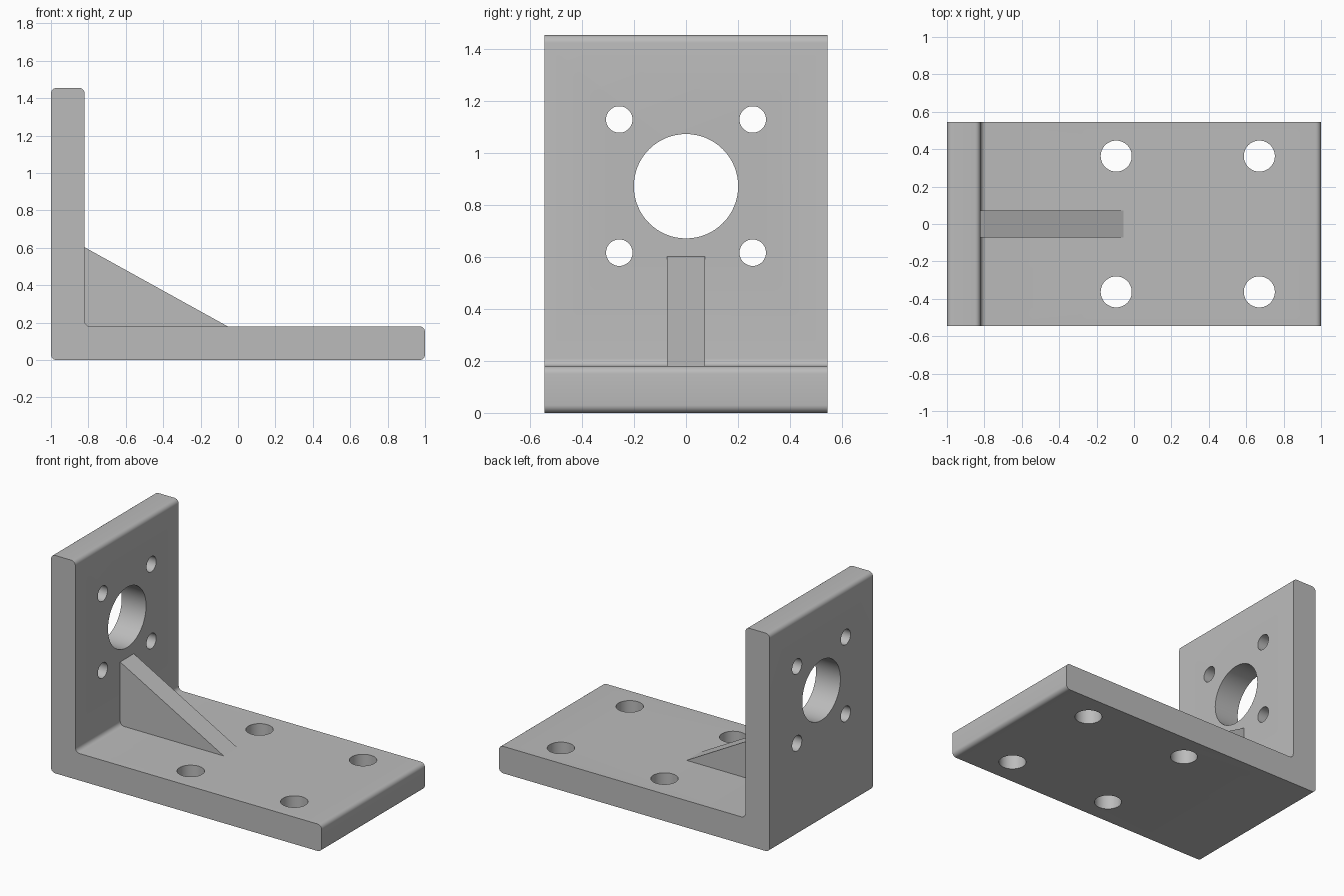
import bpy
import bmesh
from math import pi, radians
from mathutils import Matrix, Vector

default = bpy.data.objects.get("Cube")
if default:
    bpy.data.objects.remove(default, do_unlink=True)

WIDTH = 1.09      # bracket depth along y
THICK = 0.18      # plate thickness
HEIGHT = 1.455
WALL_X = -1 + THICK
ROUND = 0.03

grey = bpy.data.materials.new("machined grey")
grey.use_nodes = True
colour = (0.5, 0.5, 0.5, 1)
grey.diffuse_color = colour
grey.node_tree.nodes["Principled BSDF"].inputs["Base Color"].default_value = colour


def make_object(name, bm):
    bmesh.ops.recalc_face_normals(bm, faces=bm.faces)
    mesh = bpy.data.meshes.new(name)
    bm.to_mesh(mesh)
    bm.free()
    mesh.materials.append(grey)
    obj = bpy.data.objects.new(name, mesh)
    bpy.context.collection.objects.link(obj)
    return obj


def extruded_profile(name, points, width, radius=0):
    """Extrude an xz profile along y, centred, with optional rounded corners."""
    bm = bmesh.new()
    face = bm.faces.new([bm.verts.new((x, -width / 2, z)) for x, z in points])
    out = bmesh.ops.extrude_face_region(bm, geom=[face])["geom"]
    verts = [v for v in out if isinstance(v, bmesh.types.BMVert)]
    bmesh.ops.translate(bm, verts=verts, vec=(0, width, 0))
    if radius:
        edges = [e for e in bm.edges
                 if abs(e.verts[0].co.y - e.verts[1].co.y) > width / 2]
        bmesh.ops.bevel(bm, geom=edges, offset=radius, segments=6,
                        profile=0.5, affect="EDGES")
    return make_object(name, bm)


def drill(target, name, holes, rotation):
    """Cut round holes, given as (centre, radius), through the target."""
    bm = bmesh.new()
    for centre, radius in holes:
        bmesh.ops.create_cone(bm, cap_ends=True, segments=64, radius1=radius,
                              radius2=radius, depth=THICK * 2,
                              matrix=Matrix.Translation(Vector(centre)) @ rotation)
    cutter = make_object(name, bm)
    cutter.hide_render = True
    cut = target.modifiers.new(name, "BOOLEAN")
    cut.operation = "DIFFERENCE"
    cut.solver = "EXACT"
    cut.object = cutter
    bpy.context.view_layer.objects.active = target
    bpy.ops.object.modifier_apply(modifier=cut.name)
    bpy.data.objects.remove(cutter, do_unlink=True)


# L-shaped body: base plate and upright plate in one piece
bracket = extruded_profile(
    "angle_bracket",
    [(-1, 0), (1, 0), (1, THICK), (WALL_X, THICK), (WALL_X, HEIGHT), (-1, HEIGHT)],
    WIDTH, ROUND)

# Four mounting holes in the base
drill(bracket, "base_hole_cutter",
      [((x, y, THICK / 2), 0.083) for x in (-0.095, 0.67) for y in (-0.363, 0.363)],
      Matrix.Identity(4))

# Large bore and four screw holes in the upright
mid_x = -1 + THICK / 2
upright_holes = [((mid_x, 0, 0.873), 0.201)]
upright_holes += [((mid_x, y, z), 0.051)
                  for y in (-0.257, 0.257) for z in (0.617, 1.13)]
drill(bracket, "upright_hole_cutter", upright_holes, Matrix.Rotation(pi / 2, 4, "Y"))

# Triangular gusset in the inner corner
gusset = extruded_profile(
    "gusset",
    [(WALL_X, THICK), (-0.055, THICK), (WALL_X, 0.603)], 0.145)

# Smooth rounded parts, keep the machined edges sharp
bpy.ops.object.select_all(action="DESELECT")
for part in (bracket, gusset):
    part.select_set(True)
bpy.context.view_layer.objects.active = bracket
bpy.ops.object.shade_smooth_by_angle(angle=radians(30))
